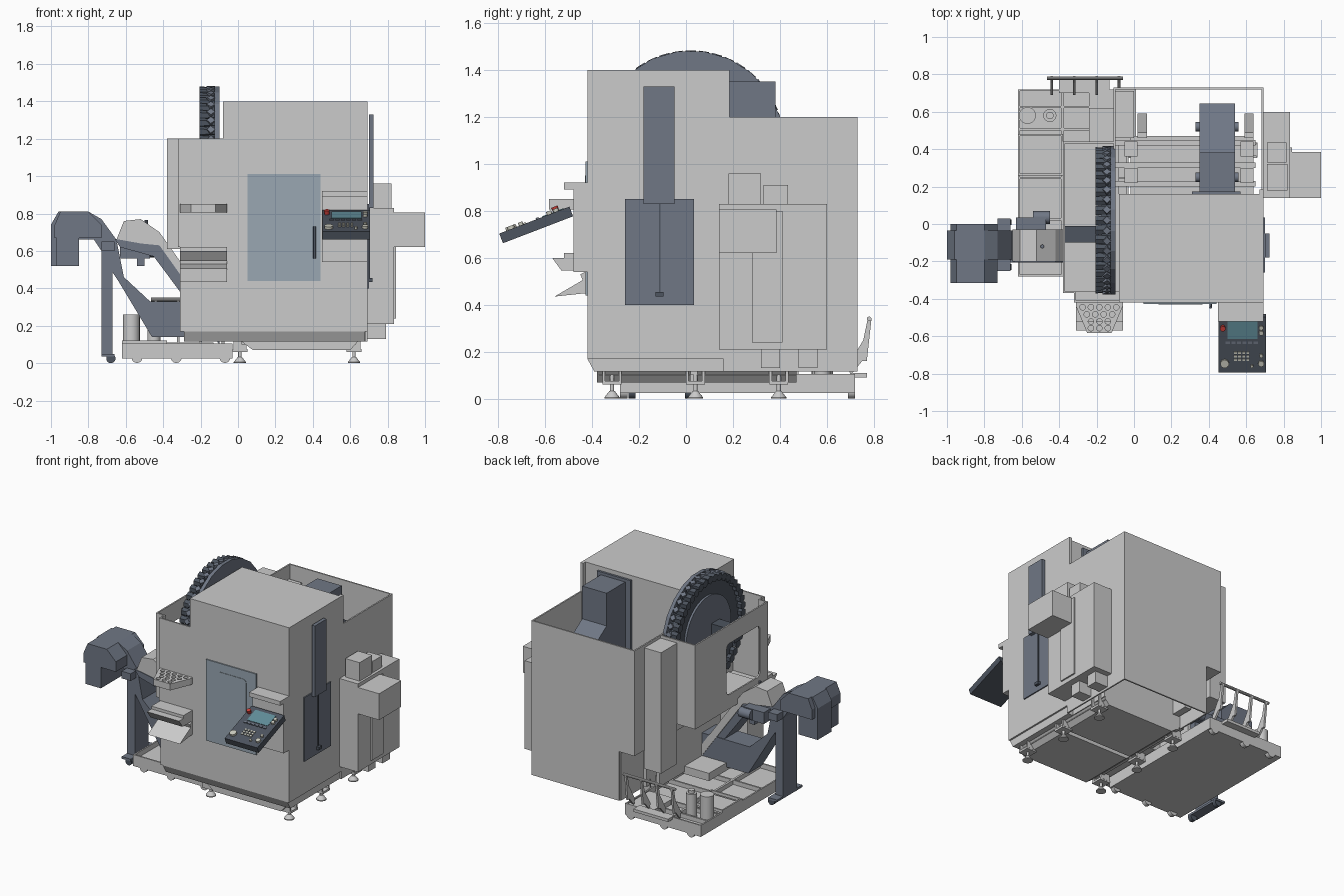
import bpy, bmesh, math
from mathutils import Vector, Matrix


def material(name, r, g, b):
    m = bpy.data.materials.new(name)
    m.diffuse_color = (r, g, b, 1)
    return m


DARK = material("slate", .16, .185, .235)
BLACK = material("dark_slate", .075, .09, .115)
DOOR = material("door_blue_grey", .32, .39, .45)
TEAL = material("screen_teal", .12, .27, .32)
RED = material("stop_red", .6, .05, .04)
CREAM = material("button_cream", .6, .6, .52)


def finish(name, bm, mat=None, matrix=None):
    bmesh.ops.recalc_face_normals(bm, faces=bm.faces)
    me = bpy.data.meshes.new(name)
    bm.to_mesh(me)
    bm.free()
    ob = bpy.data.objects.new(name, me)
    bpy.context.collection.objects.link(ob)
    if mat:
        me.materials.append(mat)
    if matrix:
        ob.matrix_world = matrix
    return ob


def boxes(name, mat, *dims, matrix=None):
    """Each box is x0, x1, y0, y1, z0, z1."""
    bm = bmesh.new()
    for x0, x1, y0, y1, z0, z1 in dims:
        m = Matrix.Translation(((x0 + x1) / 2, (y0 + y1) / 2, (z0 + z1) / 2))
        bmesh.ops.create_cube(bm, size=1, matrix=m @ Matrix.Diagonal((x1 - x0, y1 - y0, z1 - z0, 1)))
    return finish(name, bm, mat, matrix)


def rods(name, mat, n, *items, matrix=None):
    """Each rod is start, end, start radius, end radius."""
    bm = bmesh.new()
    for p, q, r1, r2 in items:
        p, q = Vector(p), Vector(q)
        m = Matrix.Translation((p + q) / 2) @ (q - p).to_track_quat('Z', 'Y').to_matrix().to_4x4()
        bmesh.ops.create_cone(bm, cap_ends=True, segments=n, radius1=r1, radius2=r2,
                              depth=(q - p).length, matrix=m)
    ob = finish(name, bm, mat, matrix)
    for f in ob.data.polygons:
        f.use_smooth = n >= 12 and len(f.vertices) == 4
    return ob


def prism(name, mat, axis, pts, *spans):
    """Extrude a profile along x (pts = y,z), y (pts = x,z) or z (pts = x,y)."""
    place = {'x': lambda u, v, w: (w, u, v), 'y': lambda u, v, w: (u, w, v), 'z': lambda u, v, w: (u, v, w)}[axis]
    bm = bmesh.new()
    for a, b in spans:
        lo = [bm.verts.new(place(u, v, a)) for u, v in pts]
        hi = [bm.verts.new(place(u, v, b)) for u, v in pts]
        bm.faces.new(lo)
        bm.faces.new(hi)
        for i in range(len(pts)):
            j = (i + 1) % len(pts)
            bm.faces.new((lo[i], lo[j], hi[j], hi[i]))
    return finish(name, bm, mat)


def rounded(u0, u1, v0, v1, r):
    corners = [(u1 - r, v1 - r), (u0 + r, v1 - r), (u0 + r, v0 + r), (u1 - r, v0 + r)]
    return [(u + r * math.cos(a), v + r * math.sin(a)) for k, (u, v) in enumerate(corners)
            for a in (math.radians(90 * k + 30 * s) for s in range(4))]


def cut(ob, cutter):
    cutter.hide_render = True
    cutter.display_type = 'WIRE'
    m = ob.modifiers.new("cut", 'BOOLEAN')
    m.operation, m.object, m.solver = 'DIFFERENCE', cutter, 'EXACT'


# Enclosure: tall front cabin, lower left body, chamfered skirt, open rear walls with notched corner
boxes("front_cabin", None, (-.08, .692, -.42, .16, .17, 1.4), (.67, .692, .16, .185, .17, 1.4))
boxes("left_body", None, (-.31, -.08, -.42, -.24, .17, .62), (-.1, -.08, -.24, .44, .13, .62))
prism("base_skirt", None, 'x', [(-.42, .17), (.16, .17), (.16, .115), (-.39, .115)], (-.29, .68))
boxes("rear_walls", None, (.01, .692, .72, .73, .115, 1.2), (-.11, .01, .72, .73, .46, 1.2),
      (.682, .692, .16, .72, .115, 1.2), (-.11, -.1, .16, .72, .46, 1.2), (0, .01, .47, .72, .115, .46),
      (-.11, .01, .45, .73, .46, .47))
boxes("rear_left_column", None, (-.24, -.11, .44, .62, .33, 1.18), (-.1, 0, .46, .71, .46, 1.1))

# Tool magazine housing, open on top, window in its outer side
boxes("magazine_housing", None, (-.31, -.08, -.42, -.41, .62, 1.2), (-.38, -.31, -.37, -.36, .61, 1.2),
      (-.32, -.31, -.42, -.36, .62, 1.2), (-.38, -.1, .43, .44, .61, 1.2), (-.38, -.08, -.36, .43, .61, .63))
side = boxes("magazine_window_wall", None, (-.38, -.37, -.36, .44, .61, 1.2))
cut(side, prism("window_cutter", None, 'x', rounded(-.28, .09, .71, 1.07, .03), (-.45, -.3)))

# Tool wheel with pockets round the rim
CY, CZ, N = .02, 1.085, 44
rods("tool_wheel", BLACK, 44, ((-.175, CY, CZ), (-.12, CY, CZ), .37, .37))
prism("tool_wheel_rim", DARK, 'x', [(CY + .398 * math.cos(i * math.pi / 11), CZ + .398 * math.sin(i * math.pi / 11))
                                   for i in range(22)], (-.125, -.1))
rods("tool_wheel_hub", DARK, 44, ((-.19, CY, CZ), (-.15, CY, CZ), .25, .25))
holders, clips = [], []
for i in range(N):
    a = 2 * math.pi * i / N
    c, s = math.cos(a), math.sin(a)
    at = lambda x, r: (x, CY + r * c, CZ + r * s)
    holders.append((at(-.205, .366), at(-.12, .366), .029, .022))
    clips.append((at(-.145, .34), at(-.145, .398), .026, .022))
rods("tool_holders", BLACK, 6, *holders)
rods("tool_clips", DARK, 4, *clips)
boxes("magazine_arm", BLACK, (-.37, -.19, -.1, -.01, 1.04, 1.13))

# Bed, guide rails and travelling column in the rear bay
boxes("bed", None, (.02, .63, -.37, .47, .1, .13), (-.02, .64, .16, .47, .12, .6))
prism("bed_underside", None, 'y', [(.02, .115), (.64, .115), (.6, .07), (.08, .07)], (-.38, .02), (.05, .47))
boxes("guide_rails", None, *[(-.1, .65, y, y + .03, .6, .64) for y in (.2, .3, .42)])
boxes("rail_end_blocks", None, *[(x, x + .07, y, y + .08, .6, .69) for x in (-.05, .57) for y in (.22, .36)])
prism("bed_gussets", None, 'x', [(.46, .2), (.46, .62), (.49, .62), (.59, .25), (.59, .2)], (.02, .07), (.59, .64))
prism("column", DARK, 'x', [(.16, .6), (.16, 1.35), (.382, 1.35), (.382, 1.12), (.645, .95), (.645, .62)], (.35, .54))
boxes("column_back_plate", DARK, (.31, .57, .16, .175, .6, 1.37))
rods("column_bolts", DARK, 12, *[((x, y, .9), (x + .04, y, .9), .025, .025)
                                for x in (.33, .52) for y in (.25, .52)])

# Front door, its window and handle
boxes("door", DOOR, (.05, .44, -.428, -.42, .44, 1.01))
prism("door_window", DOOR, 'y', rounded(.13, .365, .55, .95, .025), (-.431, -.425))
rods("door_handle", BLACK, 12, ((.41, -.445, .56), (.41, -.445, .73), .008, .008),
     ((.41, -.445, .575), (.41, -.42, .575), .006, .006), ((.41, -.445, .715), (.41, -.42, .715), .006, .006))

# Console bracket and tilted control console
boxes("console_bracket", None, (.45, .692, -.48, -.42, .54, .89), (.45, .692, -.52, -.42, .89, .92))
P = Matrix.Translation((.58, -.638, .74)) @ Matrix.Rotation(math.radians(21), 4, 'X')
boxes("control_console", BLACK, (-.127, .127, -.16, .16, -.022, .022), matrix=P)
boxes("console_screen", TEAL, (-.08, .08, .035, .135, .022, .025), matrix=P)
boxes("console_keys", DARK, *[(-.09 + i * .03, -.068 + i * .03, .008, .02, .022, .028) for i in range(6)], matrix=P)
boxes("console_keypad", CREAM, *[(-.045 + i * .022, -.03 + i * .022, -.09 + j * .02, -.078 + j * .02, .022, .027)
                                for i in range(4) for j in range(3)], matrix=P)
rods("console_stop_button", RED, 16, ((-.105, .1, .02), (-.105, .1, .045), .013, .015), matrix=P)
rods("console_knobs", CREAM, 16, *[((x, y, .02), (x, y, .036), r, r) for x, y, r in
     ((-.095, -.105, .023), (.1, -.105, .016), (.1, .1, .012), (.1, .07, .012), (.05, -.12, .008), (.1, -.06, .01))],
     matrix=P)

# Perforated tool tray and twin bins on the front left
tray = prism("tool_tray", None, 'z', [(-.31, -.42), (-.06, -.42), (-.06, -.44), (-.12, -.583), (-.25, -.583),
                                      (-.31, -.44)], (.805, .85))
holes = [((-.185 + (i - (n - 1) / 2) * .045, y, .75), (-.185 + (i - (n - 1) / 2) * .045, y, .9), .015, .015)
         for y, n in ((-.445, 5), (-.483, 4), (-.521, 3), (-.557, 3)) for i in range(n)]
cut(tray, rods("tray_hole_cutter", None, 14, *holes))
prism("upper_bin", None, 'x', [(-.42, .62), (-.52, .62), (-.52, .6), (-.57, .6), (-.53, .545), (-.42, .545)],
      (-.31, -.06))
prism("lower_bin", None, 'x', [(-.42, .545), (-.45, .53), (-.44, .505), (-.56, .435), (-.42, .45)], (-.31, -.06))

# Dark service panel on the right side
boxes("side_panel", DARK, (.69, .70, -.26, .035, .4, .85), (.70, .725, -.18, -.05, .83, 1.33))
boxes("side_panel_bar", BLACK, (.70, .706, -.115, -.108, .44, .83), (.70, .72, -.13, -.095, .435, .455))

# Electrical cabinet on the right rear side
boxes("electrical_cabinet", None, (.69, .835, .14, .6, .21, .83), (.835, .845, .28, .41, .24, .8),
      (.835, 1, .14, .385, .62, .805), (.71, .82, .18, .32, .83, .96), (.71, .815, .33, .435, .83, .91))
boxes("cabinet_feet", None, (.69, .79, .32, .4, .13, .21), (.69, .79, .48, .56, .13, .21))

# Levelling feet with brackets
spots = [(x, y) for x in (.01, .62) for y in (-.315, .04, .395)]
rods("levelling_feet", None, 16, *[((x, y, .005), (x, y, .032), .033, .012) for x, y in spots],
     *[((x, y, 0), (x, y, .006), .033, .033) for x, y in spots],
     *[((x, y, .03), (x, y, .11), .009, .009) for x, y in spots])
boxes("foot_brackets", None, *[(x - .04, x + .04, y - .04, y + .04, .06, .075) for x, y in spots],
      *[(x - .035, x + .035, y + s - .006, y + s + .006, .07, .16) for x, y in spots for s in (-.035, .035)])

# Coolant tank on casters, with ribs, pumps and screen
boxes("coolant_tank", None, (-.62, -.03, -.28, .72, .025, .07), (-.62, -.61, -.28, .72, .07, .105),
      (-.04, -.03, -.28, .72, .07, .105), (-.62, -.03, -.28, -.27, .07, .105), (-.62, -.03, .71, .72, .07, .105),
      *[(-.61, -.04, y, y + .012, .07, .1) for y in (.02, .24, .5, .62)], (-.39, -.375, -.27, .71, .07, .1))
boxes("filter_box", None, (-.62, -.38, .26, .27, .1, .12), (-.62, -.38, .47, .48, .1, .12),
      (-.62, -.61, .27, .47, .1, .12), (-.39, -.38, .27, .47, .1, .12), (-.61, -.39, .27, .47, .085, .095))
boxes("tank_rear_shelf", None, (-.4, -.13, .7, .77, .09, .11), (-.24, -.05, .48, .71, .07, .105))
rods("coolant_pumps", None, 20, ((-.57, .58, .06), (-.57, .58, .26), .045, .045),
     ((-.45, .58, .06), (-.45, .58, .24), .035, .035), ((-.45, .58, .24), (-.45, .58, .26), .02, .02))
casters = [(x, y) for x in (-.54, -.33, -.07) for y in (-.265, .705)]
rods("tank_casters", None, 16, *[((x, y - .015, .03), (x, y + .015, .03), .029, .029) for x, y in casters])
posts = (-.44, -.32, -.2, -.08)
prism("tank_handle_posts", None, 'x', [(.7, .1), (.75, .16), (.77, .16), (.79, .34), (.775, .345), (.755, .25), (.69, .14)],
      *[(x - .007, x + .007) for x in posts])
rods("tank_handle_rail", None, 10, ((-.465, .78, .34), (-.06, .78, .34), .01, .01))

# Chip conveyor: head, incline and trough in one profile
prism("chip_conveyor", DARK, 'y', [(-1, .66), (-1, .74), (-.96, .81), (-.8, .81), (-.73, .77), (-.65, .66), (-.61, .46),
      (-.47, .33), (-.1, .33), (-.1, .14), (-.46, .14), (-.64, .44), (-.68, .5), (-.73, .6), (-.77, .66)], (-.19, -.035))
prism("conveyor_head_box", DARK, 'y', [(-.98, .67), (-.98, .74), (-.95, .81), (-.8, .81), (-.73, .74), (-.73, .67)],
      (-.315, -.19), (-.035, 0))
boxes("conveyor_chute", DARK, (-1, -.85, -.19, -.035, .52, .68), (-.97, -.85, -.31, -.19, .52, .68))
boxes("conveyor_leg", DARK, (-.73, -.67, -.19, -.035, .05, .62), (-.73, -.66, -.25, .03, .035, .05),
      (-.73, -.66, -.25, -.19, .6, .65), (-.73, -.66, -.035, .03, .6, .65))
rods("conveyor_wheels", BLACK, 14, *[((-.68, y - .015, .025), (-.68, y + .015, .025), .025, .025) for y in (-.23, .01)])
prism("chip_hood", None, 'y', [(-.65, .66), (-.61, .76), (-.52, .77), (-.42, .7), (-.1, .25), (-.1, .17),
      (-.42, .62), (-.52, .64)], (-.2, -.03))
prism("hood_underside", DARK, 'y', [(-.66, .665), (-.52, .64), (-.42, .63), (-.1, .18), (-.1, .1), (-.45, .57),
      (-.63, .62)], (-.205, -.04))
boxes("conveyor_gearbox", DARK, (-.63, -.47, -.04, .035, .56, .64), (-.54, -.5, -.04, .01, .52, .56))
rods("conveyor_motor", DARK, 16, ((-.54, .035, .6), (-.45, .035, .6), .034, .034))
rods("hood_eye_bolt", DARK, 10, ((-.49, -.12, .74), (-.49, -.12, .765), .01, .01))
